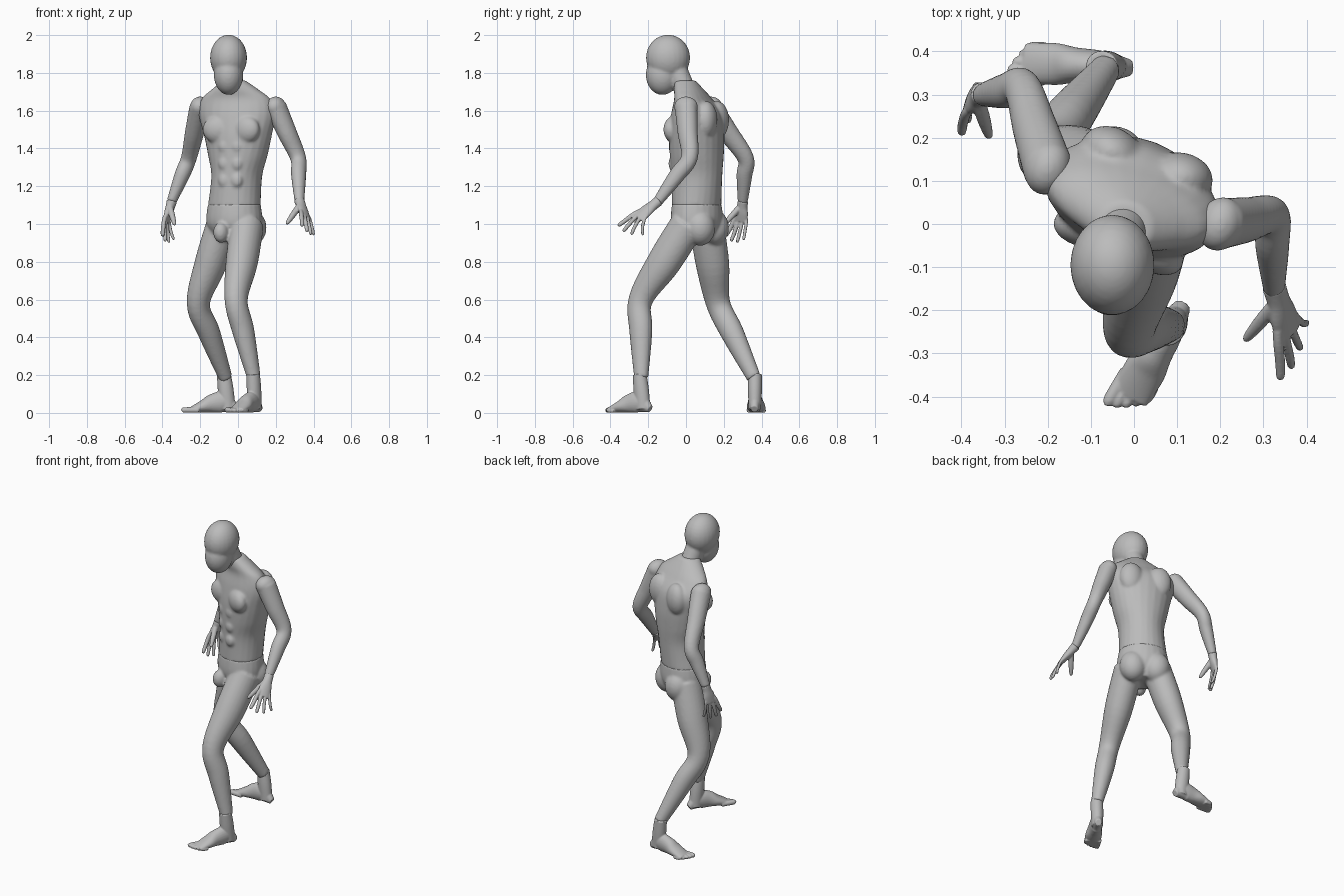
import bpy, bmesh, math
from mathutils import Vector, Matrix

if "Cube" in bpy.data.objects:
    bpy.data.objects.remove(bpy.data.objects["Cube"], do_unlink=True)

colour = (.5, .5, .5, 1)
grey = bpy.data.materials.new("matte_grey")
grey.use_nodes = True
grey.diffuse_color = colour
grey.node_tree.nodes["Principled BSDF"].inputs["Base Color"].default_value = colour
UP = Vector((0, 0, 1))


def facing(yaw):
    """Forward and leftward unit vectors for a body part turned by yaw degrees."""
    angle = math.radians(yaw)
    return Vector((-math.sin(angle), -math.cos(angle), 0)), Vector((math.cos(angle), -math.sin(angle), 0))


def smooth_value(a, b, c, d, t):
    """Pass a smooth curve through b and c; works for numbers and vectors."""
    return (b * 2 + (c - a) * t + (a * 2 - b * 5 + c * 4 - d) * t ** 2 + (b * 3 - a - c * 3 + d) * t ** 3) * .5


def tube(bm, rings, level=False, sides=24, steps=6):
    """Loft ellipses given as (centre, side direction, half width, half depth)."""
    rows = []
    last = len(rings) - 1
    for i in range(last):
        around = [rings[min(max(i + k, 0), last)] for k in (-1, 0, 1, 2)]
        rows += [[smooth_value(*values, k / steps) for values in zip(*around)] for k in range(steps)]
    rows.append(rings[-1])
    loops = []
    for i, (centre, side, width, depth) in enumerate(rows):
        before, after = rows[max(i - 1, 0)][0], rows[min(i + 1, len(rows) - 1)][0]
        along = UP if level else (after - before).normalized()
        across = (side - along * side.dot(along)).normalized()
        deep = along.cross(across)
        angles = [math.tau * j / sides for j in range(sides)]
        loops.append([bm.verts.new(centre + across * width * math.cos(a) + deep * depth * math.sin(a))
                      for a in angles])
    for low, high in zip(loops, loops[1:]):
        for j in range(sides):
            bm.faces.new((low[j - 1], low[j], high[j], high[j - 1]))
    bm.faces.new(loops[0])
    bm.faces.new(loops[-1])


def ball(bm, centre, radii, yaw=0):
    """Ellipsoid with its radii given across, along the facing direction and upward."""
    matrix = (Matrix.Translation(centre) @ Matrix.Rotation(-math.radians(yaw), 4, 'Z')
              @ Matrix.Diagonal((*radii, 1)))
    bmesh.ops.create_uvsphere(bm, u_segments=24, v_segments=16, radius=1, matrix=matrix)


def limb(bm, start, joint, end, girths, side):
    """Limb bent at its middle joint, with five evenly spaced half widths."""
    start, joint, end = Vector(start), Vector(joint), Vector(end)
    centres = [start, start.lerp(joint, .5), joint, joint.lerp(end, .4), end]
    tube(bm, [(c, side, g, g * 1.1) for c, g in zip(centres, girths)])


def finish(bm, name, voxel, iterations):
    """Fuse the overlapping forms into one smooth skin."""
    bmesh.ops.recalc_face_normals(bm, faces=bm.faces[:])
    mesh = bpy.data.meshes.new(name)
    bm.to_mesh(mesh)
    bm.free()
    mesh.materials.append(grey)
    obj = bpy.data.objects.new(name, mesh)
    bpy.context.collection.objects.link(obj)
    fuse = obj.modifiers.new("fuse", 'REMESH')
    fuse.mode, fuse.voxel_size, fuse.use_smooth_shade = 'VOXEL', voxel, True
    soften = obj.modifiers.new("soften", 'SMOOTH')
    soften.factor, soften.iterations = .5, iterations


def trunk_ring(z, width, depth):
    """Level section of the trunk, which untwists and leans forward with height."""
    sway = .02 * math.sin(math.pi * (z - 1.1) / .66) - .02 if z > 1.1 else -.02
    lean = max(z - 1.62, 0) * .45
    return Vector((sway, .057 - lean, z)), facing(28 - 20 * (z - 1.1))[1], width, depth


# Head: skull, face and neck
bm = bmesh.new()
ball(bm, (-.05, -.095, 1.88), (.098, .117, .122))
ball(bm, (-.05, -.125, 1.79), (.078, .088, .107), 6)
neck_side = facing(8)[1]
tube(bm, [(Vector((-.02, 0, 1.7)), neck_side, .055, .055), (Vector((-.045, -.07, 1.86)), neck_side, .06, .06)])
finish(bm, "head", .007, 8)

# Torso, with chest muscles, shoulder blades and stomach muscles
bm = bmesh.new()
tube(bm, [trunk_ring(*ring) for ring in (
    (1.095, .143, .128), (1.25, .135, .135), (1.36, .16, .14), (1.47, .185, .14), (1.58, .21, .125),
    (1.66, .19, .09), (1.71, .13, .075), (1.76, .06, .056))], level=True)
forward, left = facing(20)
chest = Vector((0, .057, 1.5))
for s in (-1, 1):
    ball(bm, chest + forward * .095 + left * s * .075, (.085, .05, .075), 20 + 12 * s)
    ball(bm, chest - forward * .085 + left * s * .085 + UP * .05, (.075, .058, .1), 20 - 8 * s)
    for row in range(1, 4):
        ball(bm, chest + forward * .12 + left * s * .034 - UP * .09 * row, (.034, .024, .04), 22)
finish(bm, "torso", .008, 5)

# Hips and legs
bm = bmesh.new()
tube(bm, [trunk_ring(*ring) for ring in (
    (1.108, .143, .128), (1, .152, .13), (.91, .1, .08))], level=True)
forward, left = facing(31)
hips = Vector((-.02, .06, .98))
for s in (-1, 1):
    ball(bm, hips - forward * .06 + left * s * .07, (.08, .08, .095), 31)
ball(bm, hips + forward * .135 - UP * .025, (.04, .045, .055), 31)
leg_girths = (.085, .083, .06, .057, .035)
limb(bm, (.05, .01, 1), (-.01, -.24, .6), (.085, -.237, .185), leg_girths, left)
limb(bm, (-.08, .11, 1), (-.21, .17, .58), (-.065, .36, .185), leg_girths, left)
finish(bm, "hips_and_legs", .008, 5)


def foot(name, ankle, direction, medial):
    """Ankle, sole and five toes; medial is the big toe side, +1 for left."""
    ahead = Vector(direction).normalized()
    side = UP.cross(ahead)

    def at(along, across, height):
        return Vector(ankle) + ahead * along + side * across + UP * height
    bm = bmesh.new()
    tube(bm, [(at(.01, 0, .205), side, .036, .037), (at(0, 0, .12), side, .037, .042),
              (at(-.01, 0, .02), side, .033, .042)])
    # Each sole section rests on the ground, so its centre height is its half height
    tube(bm, [(at(along, 0, tall), side, wide, tall) for along, wide, tall in (
        (-.055, .02, .02), (.01, .036, .055), (.07, .041, .05), (.12, .049, .034), (.19, .045, .014))])
    for i in range(5):
        across = medial * (.037 - .019 * i)
        reach, r = .232 - .004 * i - .002 * i * i, .015 - .001 * i
        tube(bm, [(at(.14, across, r), side, r, r), (at(reach - .015, across, r), side, r, r),
                  (at(reach, across, r * .8), side, r * .5, r * .5)], sides=12)
    for vert in bm.verts:
        vert.co.z = max(vert.co.z, .001)
    finish(bm, name, .004, 4)


foot("left_foot", (.085, -.237, 0), (-.5, -.86, 0), -1)
foot("right_foot", (-.065, .365, 0), (-1, .05, 0), 1)

# Arms, rounded at the shoulder
arm_girths = (.056, .05, .041, .039, .025)
for name, shoulder, elbow, wrist in (
        ("left_arm", (.2, 0, 1.62), (.318, .018, 1.35), (.325, -.15, 1.118)),
        ("right_arm", (-.2, .13, 1.62), (-.26, .315, 1.35), (-.352, .3, 1.118))):
    bm = bmesh.new()
    limb(bm, shoulder, elbow, wrist, arm_girths, left)
    ball(bm, shoulder, (.052, .064, .055), 20)
    finish(bm, name, .007, 4)


def hand(name, wrist, index_base, little_base, index_tip, little_tip, thumb_tip):
    """Palm, thumb and four fingers fanned from the index to the little finger."""
    wrist, index_base, little_base, index_tip, little_tip, thumb_tip = map(
        Vector, (wrist, index_base, little_base, index_tip, little_tip, thumb_tip))
    bm = bmesh.new()
    across = (index_base - little_base).normalized()
    palm = index_base.lerp(little_base, .5)
    tube(bm, [(wrist.lerp(palm, t), across, wide, deep) for t, wide, deep in (
        (0, .028, .028), (.3, .029, .024), (.65, .038, .02), (1.05, .038, .012))])
    outward = (palm - wrist).normalized()
    for i in range(4):
        arch = math.sin(math.pi * i / 3)
        base = index_base.lerp(little_base, i / 3) + outward * .008 * arch
        tip = index_tip.lerp(little_tip, i / 3) + outward * .025 * arch
        middle = base.lerp(tip, .5) + outward * .008
        r = .012 - .001 * i
        tube(bm, [(wrist.lerp(base, .75), across, r, r), (base, across, r, r), (middle, across, r, r),
                  (base.lerp(tip, .92), across, r * .85, r * .85), (tip, across, r * .4, r * .4)], sides=12)
    root = wrist.lerp(index_base, .3)
    tube(bm, [(root.lerp(thumb_tip, t), UP, r, r) for t, r in ((0, .017), (.5, .016), (.9, .011), (1, .005))],
         sides=12)
    finish(bm, name, .004, 3)


hand("left_hand", (.325, -.145, 1.122), (.335, -.28, 1.05), (.38, -.22, 1.025),
     (.34, -.36, .99), (.402, -.23, .94), (.257, -.27, 1))
hand("right_hand", (-.35, .302, 1.122), (-.39, .255, 1.025), (-.365, .32, 1.015),
     (-.4, .21, .935), (-.34, .305, .915), (-.335, .2, .995))
